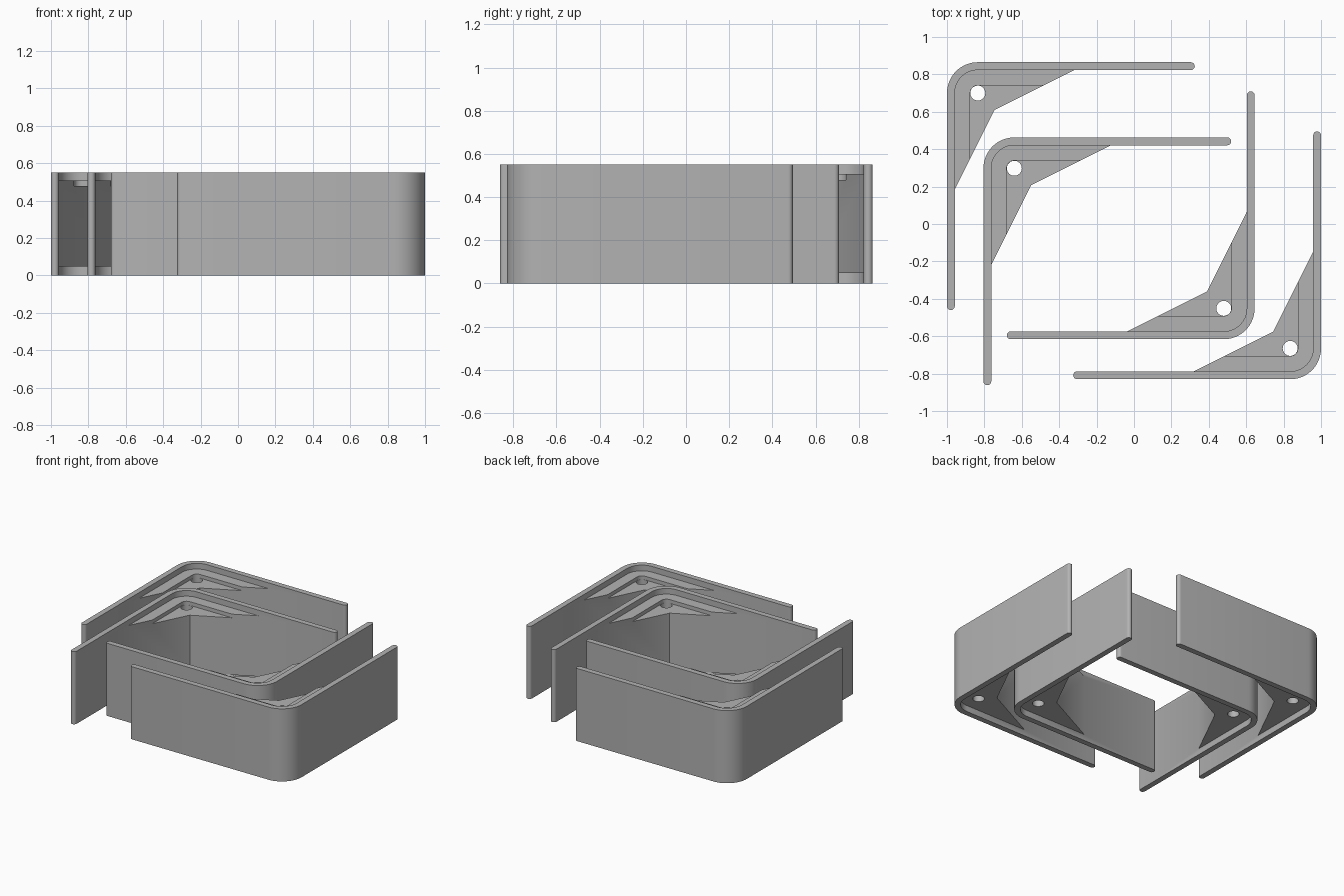
import bpy, bmesh, math
from mathutils import Matrix

if "Cube" in bpy.data.objects:
    bpy.data.objects.remove(bpy.data.objects["Cube"])

T, L, R, H = 0.042, 1.325, 0.165, 0.55     # wall thickness, leg length, corner radius, height
Z0, Z_STEP, Z1 = 0.047, 0.479, 0.507       # gusset bottom, pocket floor, gusset top
TIP = 0.255                                # inner gusset corner, from the outer corner


def arc(cx, cy, r, a0, a1, n=16):
    return [(cx + r * math.cos(math.radians(a0 + (a1 - a0) * i / n)),
             cy + r * math.sin(math.radians(a0 + (a1 - a0) * i / n))) for i in range(n + 1)]


def prism(name, outline, z0, z1):
    bm = bmesh.new()
    face = bm.faces.new([bm.verts.new((x, y, z0)) for x, y in outline])
    top = bmesh.ops.extrude_face_region(bm, geom=[face])["geom"]
    bmesh.ops.translate(bm, vec=(0, 0, z1 - z0),
                        verts=[v for v in top if isinstance(v, bmesh.types.BMVert)])
    bmesh.ops.recalc_face_normals(bm, faces=bm.faces)
    mesh = bpy.data.meshes.new(name)
    bm.to_mesh(mesh)
    bm.free()
    obj = bpy.data.objects.new(name, mesh)
    bpy.context.collection.objects.link(obj)
    return obj


# L-shaped wall with rounded corner and rounded ends
wall = prism("wall", arc(T / 2, T / 2 - L, T / 2, 0, -180, 10) + arc(R, -R, R, 180, 90)
             + arc(L - T / 2, -T / 2, T / 2, 90, -90, 10) + arc(R, -R, R - T, 90, 180), 0, H)

# Corner gusset, reaching slightly into the wall
e = 0.02
reach = TIP + 2 * (TIP - e)
gusset = prism("gusset", [(TIP, -TIP), (e, -reach)] + arc(R, -R, R - e, 180, 90)
               + [(reach, -e)], Z0, Z1)

# Stepped pocket in the gusset top, and the screw hole
pocket = prism("pocket_cutter", arc(R, -R, 0.041, 180, 90, 8)
               + [(0.9, 0.041 - R), (0.9, -0.9), (R - 0.041, -0.9)], Z_STEP, 0.53)
hole = prism("hole_cutter", arc(R, -R, 0.04, 0, 360, 32)[:-1], -0.1, 0.7)

for tool, operation in ((gusset, 'UNION'), (pocket, 'DIFFERENCE'), (hole, 'DIFFERENCE')):
    tool.hide_render = True
    mod = wall.modifiers.new(tool.name, 'BOOLEAN')
    mod.operation, mod.object, mod.solver = operation, tool, 'EXACT'

bpy.context.view_layer.update()
bracket = bpy.data.meshes.new_from_object(wall.evaluated_get(bpy.context.evaluated_depsgraph_get()))
for helper in (wall, gusset, pocket, hole):
    bpy.data.objects.remove(helper)

grey = bpy.data.materials.new("grey")
grey.diffuse_color = (0.45, 0.45, 0.45, 1)
grey.use_nodes = True
grey.node_tree.nodes["Principled BSDF"].inputs["Base Color"].default_value = grey.diffuse_color
bracket.materials.clear()
bracket.materials.append(grey)

# Four brackets: two facing one way, two turned around
for name, x, y, turn in (("outer_back_bracket", -1.0, 0.865, 0),
                         ("inner_back_bracket", -0.805, 0.463, 0),
                         ("inner_front_bracket", 0.645, -0.616, math.pi),
                         ("outer_front_bracket", 1.0, -0.83, math.pi)):
    obj = bpy.data.objects.new(name, bracket.copy())
    bpy.context.collection.objects.link(obj)
    obj.matrix_world = Matrix.Translation((x, y, 0)) @ Matrix.Rotation(turn, 4, 'Z')
    bpy.ops.object.select_all(action='DESELECT')
    obj.select_set(True)
    bpy.context.view_layer.objects.active = obj
    bpy.ops.object.shade_smooth_by_angle(angle=math.radians(30))
